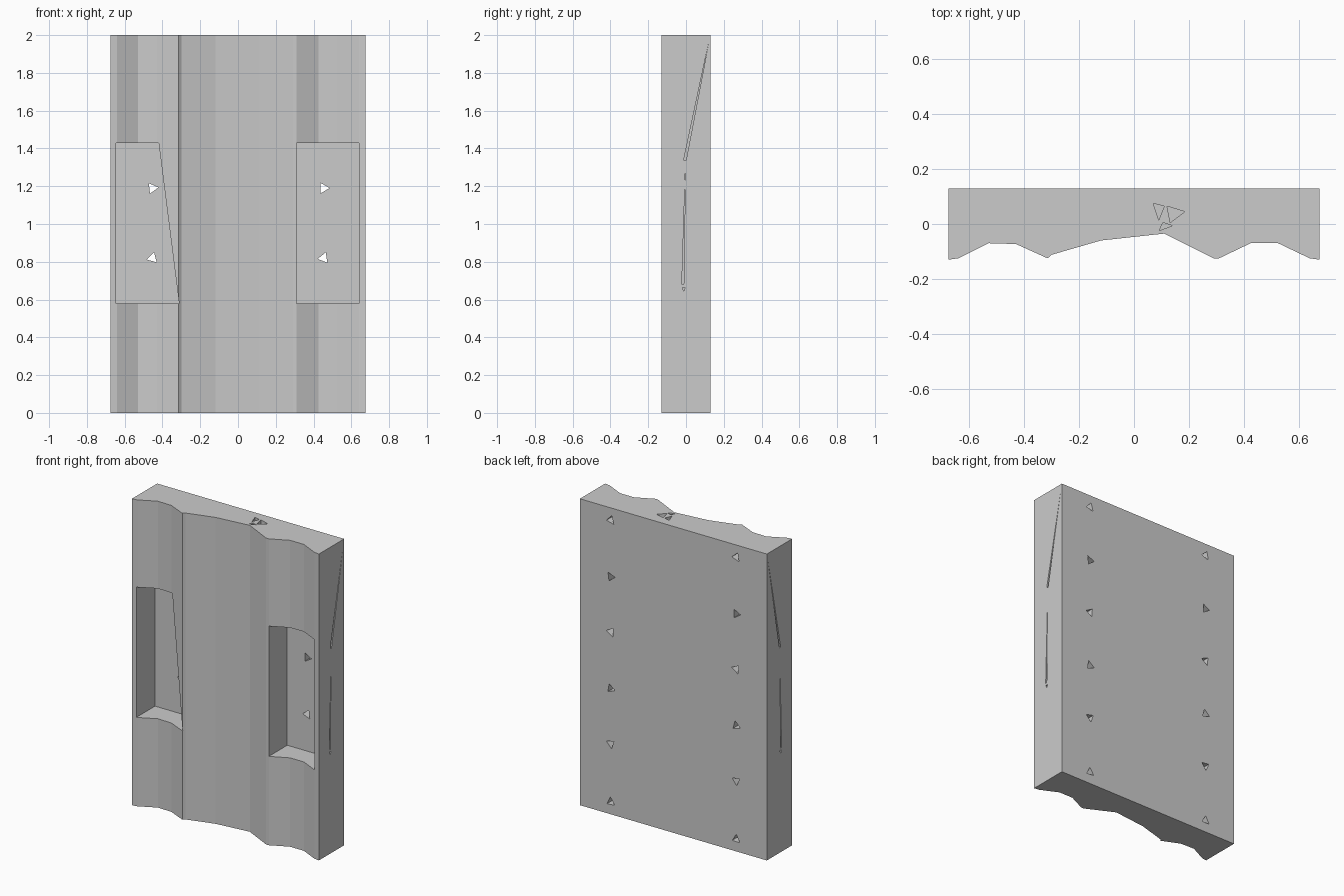
import bpy, bmesh, math

if "Cube" in bpy.data.objects:
    bpy.data.objects.remove(bpy.data.objects["Cube"])


def prism(bm, pts, axis, a, b):
    """Extrude a 2D outline along the given axis from a to b."""
    def place(p, d):
        u, v = p
        return {'x': (d, u, v), 'y': (u, d, v), 'z': (u, v, d)}[axis]
    lo = [bm.verts.new(place(p, a)) for p in pts]
    hi = [bm.verts.new(place(p, b)) for p in pts]
    bm.faces.new(lo)
    bm.faces.new(hi)
    n = len(pts)
    for i in range(n):
        j = (i + 1) % n
        bm.faces.new((lo[i], lo[j], hi[j], hi[i]))


def make_object(name, prisms):
    bm = bmesh.new()
    for p in prisms:
        prism(bm, *p)
    bmesh.ops.recalc_face_normals(bm, faces=bm.faces)
    mesh = bpy.data.meshes.new(name)
    bm.to_mesh(mesh)
    bm.free()
    obj = bpy.data.objects.new(name, mesh)
    bpy.context.collection.objects.link(obj)
    return obj


def cut(target, name, prisms):
    """Subtract a set of prisms and discard the cutter."""
    cutter = make_object(name, prisms)
    cutter.hide_render = True
    mod = target.modifiers.new(name, 'BOOLEAN')
    mod.operation = 'DIFFERENCE'
    mod.solver = 'EXACT'
    mod.object = cutter
    deps = bpy.context.evaluated_depsgraph_get()
    mesh = bpy.data.meshes.new_from_object(target.evaluated_get(deps))
    target.modifiers.clear()
    target.data = mesh
    bpy.data.objects.remove(cutter)


def triangle(x, z, angle, r=0.032):
    return [(x + r * math.cos(angle + k * math.tau / 3),
             z + r * math.sin(angle + k * math.tau / 3)) for k in range(3)]


# Fluted panel: flat back, scalloped front
profile = [(0.675, 0.13), (-0.675, 0.13), (-0.675, -0.13), (-0.64, -0.125),
           (-0.53, -0.07), (-0.43, -0.073), (-0.315, -0.125), (-0.30, -0.112),
           (-0.12, -0.06), (0.11, -0.035), (0.29, -0.125), (0.31, -0.125),
           (0.425, -0.07), (0.525, -0.07), (0.64, -0.125), (0.675, -0.13)]
panel = make_object("fluted_panel", [(profile, 'z', 0.0, 2.0)])

# Two deep pockets in the front flutes, the left one with a slanted edge
left_pocket = [(-0.645, 0.58), (-0.312, 0.58), (-0.42, 1.43), (-0.645, 1.43)]
right_pocket = [(0.31, 0.58), (0.64, 0.58), (0.64, 1.43), (0.31, 1.43)]
cut(panel, "pocket_cutter", [(p, 'y', -0.3, 0.065)
                             for p in (left_pocket, right_pocket)])

# Triangular bolt holes in the back, the middle ones reach the pockets
holes = []
for side in (-1, 1):
    for i, z in enumerate((0.08, 0.46, 0.82, 1.19, 1.55, 1.92)):
        holes.append((triangle(0.453 * side, z, 0.5 + 0.9 * i + side),
                      'y', 0.04, 0.2))
cut(panel, "bolt_hole_cutter", holes)

# Thin slits down both sides
slits = [[(0.12, 1.96), (-0.012, 1.34), (0.0, 1.335)],
         [(-0.003, 1.30), (-0.022, 0.68), (-0.012, 0.68)],
         [(-0.02, 0.665), (-0.004, 0.665), (-0.012, 0.645)]]
cut(panel, "side_slit_cutter",
    [(s, 'x', side * 0.66, side * 0.72) for s in slits for side in (-1, 1)])

# Small faceted sockets in the top edge
sockets = [[(0.07, 0.075), (0.11, 0.065), (0.09, 0.015)],
           [(0.12, 0.065), (0.185, 0.045), (0.132, 0.005)],
           [(0.092, -0.024), (0.105, 0.005), (0.14, -0.006)]]
cut(panel, "top_socket_cutter", [(s, 'z', 1.95, 2.1) for s in sockets])
